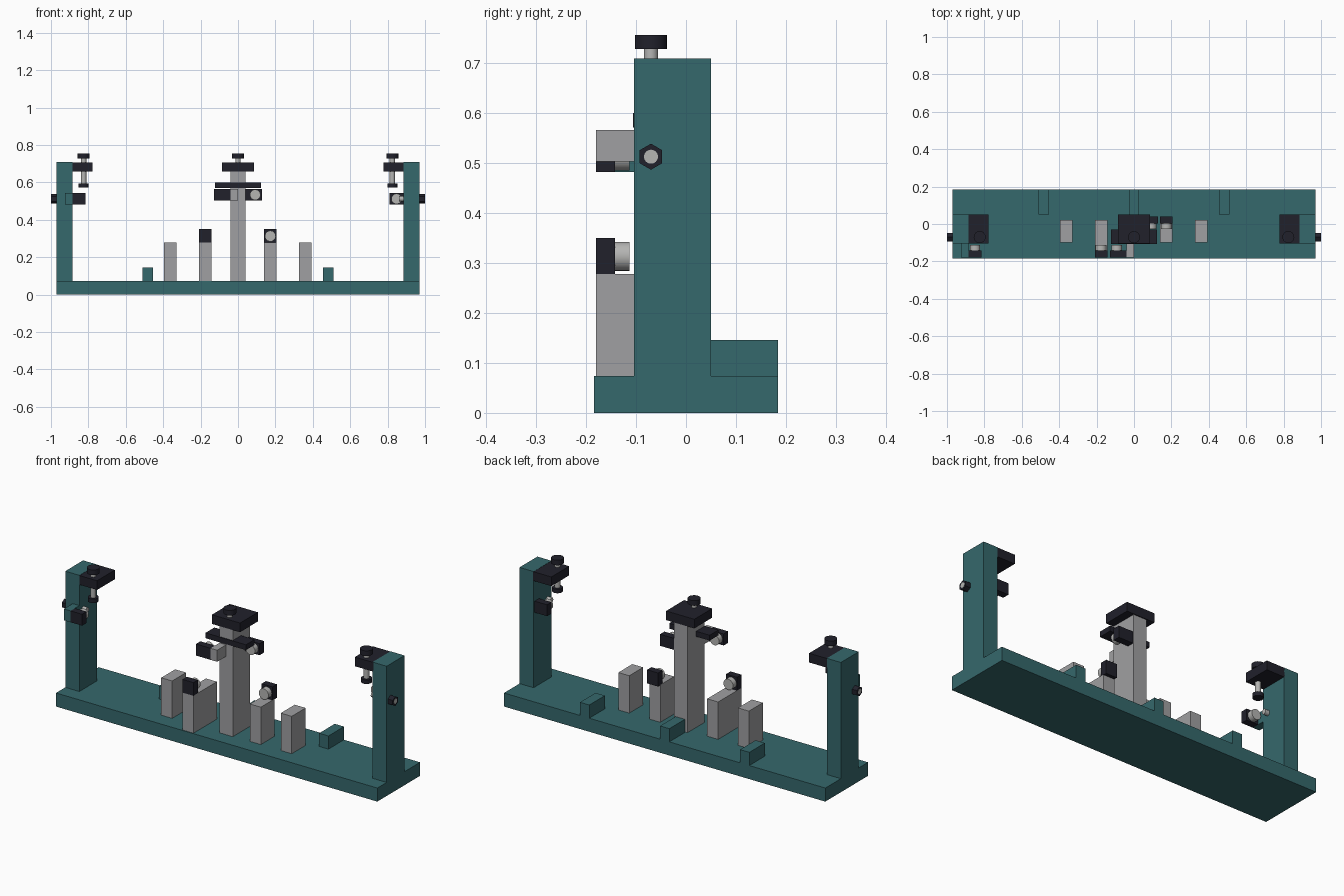
import bpy, math
from mathutils import Matrix

if "Cube" in bpy.data.objects:
    bpy.data.objects.remove(bpy.data.objects["Cube"])


def material(name, rgb):
    m = bpy.data.materials.new(name)
    m.diffuse_color = (*rgb, 1)
    m.use_nodes = True
    m.node_tree.nodes["Principled BSDF"].inputs["Base Color"].default_value = m.diffuse_color
    return m


TEAL = material("teal", (0.036, 0.138, 0.150))
GREY = material("light grey", (0.35, 0.35, 0.36))
DARK = material("charcoal", (0.015, 0.015, 0.024))
STEEL = material("steel", (0.46, 0.46, 0.45))


def box(name, x, y, z, mat):
    """Box from (min, max) pairs."""
    bpy.ops.mesh.primitive_cube_add(size=1)
    o = bpy.context.object
    o.name = name
    o.data.transform(Matrix.Translation([(a + b) / 2 for a, b in (x, y, z)])
                     @ Matrix.Diagonal([abs(b - a) for a, b in (x, y, z)] + [1]))
    o.data.materials.append(mat)
    return o


def rod(name, axis, centre, r, span, mat, sides=24):
    """Cylinder along an axis; centre gives the other two coordinates in order."""
    bpy.ops.mesh.primitive_cylinder_add(vertices=sides, radius=r, depth=span[1] - span[0])
    o = bpy.context.object
    o.name = name
    mid = (span[0] + span[1]) / 2
    if axis == "x":
        rot, loc = Matrix.Rotation(math.pi / 2, 4, "Y"), (mid, *centre)
    elif axis == "y":
        rot, loc = Matrix.Rotation(math.pi / 2, 4, "X"), (centre[0], mid, centre[1])
    else:
        rot, loc = Matrix.Identity(4), (*centre, mid)
    if sides == 6:  # hexagon points along y
        rot = rot @ Matrix.Rotation(math.pi / 6 * 0, 4, "Z")
    o.data.transform(Matrix.Translation(loc) @ rot)
    o.data.materials.append(mat)
    if sides > 6:
        bpy.ops.object.shade_smooth_by_angle(angle=math.radians(35))
    return o


def jaw(name, x, z, front):
    """Dark block with a round pad; front jaws look back, rear jaws look forward."""
    cx, cz = (x[0] + x[1]) / 2, (z[0] + z[1]) / 2
    if name == "upper_jaw":
        cx += math.copysign(0.008, cx)
    r = 0.45 * (z[1] - z[0])
    r = min(r, 0.029)
    box(name + "_block", x, (-0.18, -0.142) if front else (0.003, 0.041), z, DARK)
    rod(name + "_pad", "y", (cx, cz), r, (-0.142, -0.113) if front else (-0.026, 0.003), STEEL)


# base and rear tabs
box("base", (-0.97, 0.97), (-0.184, 0.184), (0, 0.074), TEAL)
for x in (-0.483, 0, 0.483):
    box("rear_tab", (x - 0.028, x + 0.028), (0.05, 0.184), (0.07, 0.146), TEAL)

# end posts with top plate, clamp screw and side bolt
for s in (-1, 1):
    box("end_post", (s * 0.885, s * 0.97), (-0.104, 0.05), (0.07, 0.708), TEAL)
    box("end_plate", (s * 0.778, s * 0.89), (-0.104, 0.05), (0.657, 0.707), DARK)
    c = (s * 0.825, -0.07)
    rod("clamp_shaft", "z", c, 0.014, (0.59, 0.73), STEEL)
    rod("clamp_head", "z", c, 0.032, (0.727, 0.755), DARK)
    rod("clamp_foot", "z", c, 0.027, (0.572, 0.594), DARK)
    span = sorted((s * 0.97, s * 0.999))
    rod("bolt_head", "x", (-0.07, 0.512), 0.026, span, DARK, 6).data.transform(
        Matrix.Translation((0, -0.07, 0.512)) @ Matrix.Rotation(math.pi / 2, 4, "X")
        @ Matrix.Translation((0, 0.07, -0.512)))
    rod("bolt_shaft", "x", (-0.07, 0.512), 0.014, sorted((s * 0.86, s)), STEEL)

# end jaws, the left one on a forward arm
box("left_arm", (-0.925, -0.885), (-0.18, -0.10), (0.481, 0.543), TEAL)
jaw("left_end_jaw", (-0.885, -0.815), (0.481, 0.543), True)
jaw("right_end_jaw", (0.81, 0.885), (0.481, 0.543), False)

# central column with cap, screw, crossbar and jaws
box("column", (-0.04, 0.04), (-0.102, 0.045), (0.07, 0.66), GREY)
box("column_cap", (-0.085, 0.085), (-0.104, 0.05), (0.657, 0.707), DARK)
rod("cap_shaft", "z", (0, -0.07), 0.014, (0.70, 0.73), STEEL)
rod("cap_head", "z", (0, -0.07), 0.032, (0.727, 0.755), DARK)
box("crossbar", (-0.122, 0.122), (-0.106, -0.03), (0.57, 0.599), DARK)
box("column_arm", (-0.04, 0), (-0.18, -0.10), (0.502, 0.565), GREY)
jaw("upper_jaw", (-0.128, -0.04), (0.502, 0.565), True)
jaw("upper_jaw", (0.04, 0.128), (0.502, 0.565), False)

# short posts; the inner pair carries jaws
for x, front in ((-0.362, -0.098), (-0.176, -0.18), (0.173, -0.098), (0.36, -0.098)):
    box("short_post", (x - 0.033, x + 0.033), (front, 0.022), (0.07, 0.278), GREY)
jaw("lower_jaw", (-0.209, -0.143), (0.276, 0.35), True)
jaw("lower_jaw", (0.14, 0.206), (0.276, 0.35), False)
